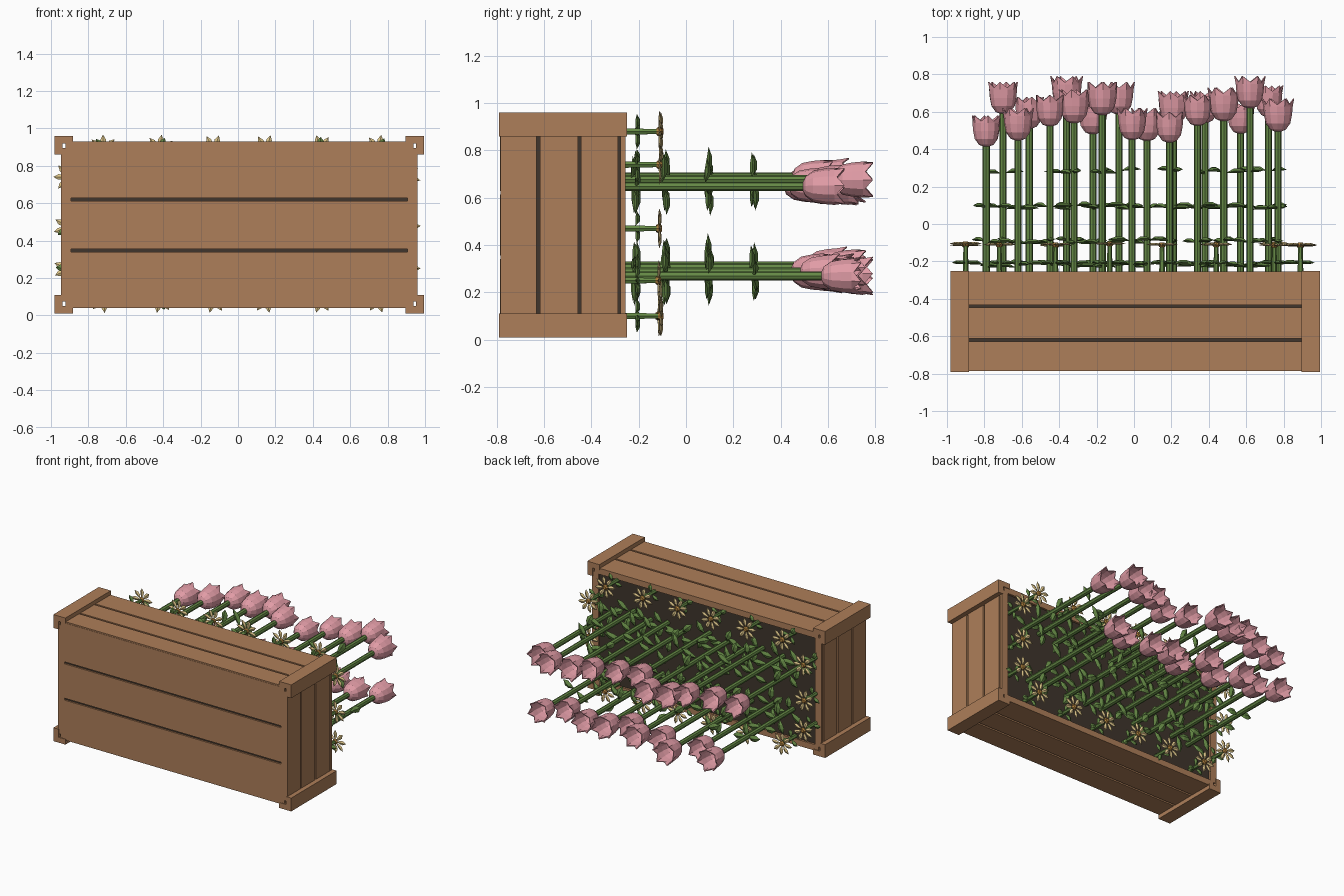
import bpy, bmesh, random
from math import sin, cos, pi, tau
from mathutils import Vector

if "Cube" in bpy.data.objects:
    bpy.data.objects.remove(bpy.data.objects["Cube"])

random.seed(4)
CX = 0.007   # box centre in x
ZC = 0.485   # box centre in z


def mat(name, c):
    m = bpy.data.materials.new(name)
    m.diffuse_color = (*c, 1)
    m.use_nodes = True
    m.node_tree.nodes["Principled BSDF"].inputs["Base Color"].default_value = m.diffuse_color
    return m


WOOD = mat("wood", (0.42, 0.21, 0.10))
SOIL = mat("soil", (0.05, 0.035, 0.025))
GREEN = mat("green", (0.13, 0.25, 0.06))
PINK = mat("pink", (0.75, 0.33, 0.38))
CREAM = mat("cream", (0.75, 0.58, 0.26))
AMBER = mat("amber", (0.45, 0.23, 0.05))


def finish(bm, name, m):
    bmesh.ops.recalc_face_normals(bm, faces=bm.faces)
    me = bpy.data.meshes.new(name)
    bm.to_mesh(me)
    bm.free()
    me.materials.append(m)
    ob = bpy.data.objects.new(name, me)
    bpy.context.collection.objects.link(ob)
    return ob


def box(bm, x0, x1, y0, y1, z0, z1):
    vs = bmesh.ops.create_cube(bm, size=1)["verts"]
    for v in vs:
        v.co = Vector(((x0 + x1) / 2 + v.co.x * (x1 - x0),
                       (y0 + y1) / 2 + v.co.y * (y1 - y0),
                       (z0 + z1) / 2 + v.co.z * (z1 - z0)))


def mirrored_box(bm, sx, sz, x0, x1, y0, y1, z0, z1):
    # box given as offsets from the planter axis, flipped by signs
    xs = sorted((CX + sx * x0, CX + sx * x1))
    zs = sorted((ZC + sz * z0, ZC + sz * z1))
    box(bm, *xs, y0, y1, *zs)


def lathe(bm, x, y, z, rings, n=8):
    # rings of (height, radius) around an axis along +y, closed at both ends
    prev = None
    for h, r in rings:
        ring = [bm.verts.new((x + r * cos(tau * i / n), y + h, z + r * sin(tau * i / n)))
                for i in range(n)]
        if prev:
            for i in range(n):
                j = (i + 1) % n
                bm.faces.new((prev[i], prev[j], ring[j], ring[i]))
        else:
            bm.faces.new(ring)
        prev = ring
    bm.faces.new(prev)


def blade(bm, x, y, z, ang, length, width, thick, rise=0.0, start=0.01):
    # pointed leaf or petal: two diamond sections between two tips
    d = Vector((cos(ang), 0, sin(ang)))
    s = Vector((-sin(ang), 0, cos(ang)))
    up = Vector((0, 1, 0))
    o = Vector((x, y, z)) + d * start
    root = bm.verts.new(o)
    tip = bm.verts.new(o + d * length + up * rise * 0.6)
    rings = []
    for t, k in ((0.35, 0.85), (0.65, 1.0)):
        c = o + d * length * t + up * rise * sin(pi * t)
        rings.append([bm.verts.new(c + v) for v in
                      (s * width * k / 2, up * thick / 2, -s * width * k / 2, -up * thick / 2)])
    for i in range(4):
        j = (i + 1) % 4
        bm.faces.new((root, rings[0][i], rings[0][j]))
        bm.faces.new((rings[0][i], rings[1][i], rings[1][j], rings[0][j]))
        bm.faces.new((rings[1][i], tip, rings[1][j]))


# soil core, also seen dark in the gaps between boards
bm = bmesh.new()
box(bm, CX - 0.93, CX + 0.93, -0.775, -0.27, 0.055, 0.915)
finish(bm, "soil", SOIL)

# long boards, end boards and bottom boards
bm = bmesh.new()
for s in (-1, 1):
    for y0, y1 in ((-0.785, -0.627), (-0.613, -0.447), (-0.433, -0.255)):
        mirrored_box(bm, 1, s, -0.93, 0.93, y0, y1, 0.40, 0.445)
finish(bm, "long_boards", WOOD)
bm = bmesh.new()
for s in (-1, 1):
    for y0, y1 in ((-0.785, -0.632), (-0.618, -0.457), (-0.443, -0.287), (-0.277, -0.255)):
        mirrored_box(bm, s, 1, 0.90, 0.953, y0, y1, -0.41, 0.41)
finish(bm, "end_boards", WOOD)
bm = bmesh.new()
for z0, z1 in ((0.05, 0.34), (0.355, 0.613), (0.628, 0.92)):
    box(bm, CX - 0.90, CX + 0.90, -0.787, -0.76, z0, z1)
finish(bm, "bottom_boards", WOOD)

# L-shaped corner posts
bm = bmesh.new()
for sx in (-1, 1):
    for sz in (-1, 1):
        mirrored_box(bm, sx, sz, 0.888, 0.988, -0.79, -0.25, 0.435, 0.475)
        mirrored_box(bm, sx, sz, 0.945, 0.988, -0.79, -0.25, 0.375, 0.435)
finish(bm, "corner_posts", WOOD)

# tulips: (x, tip height) for the upper and lower rows
ROWS = {
    0.665: [(-0.79, 0.58), (-0.62, 0.62), (-0.45, 0.69), (-0.32, 0.72), (-0.17, 0.76), (-0.01, 0.62),
            (0.19, 0.60), (0.34, 0.69), (0.48, 0.73), (0.62, 0.79), (0.77, 0.67)],
    0.29: [(-0.70, 0.76), (-0.56, 0.68), (-0.36, 0.79), (-0.22, 0.66), (-0.08, 0.76),
           (0.07, 0.62), (0.21, 0.71), (0.38, 0.71), (0.57, 0.65), (0.72, 0.74)],
}
stems, leaves, heads = bmesh.new(), bmesh.new(), bmesh.new()


def tulip_head(bm, x, y, z, turn, k):
    n = 12
    prof = ((0, 0.014), (0.012, 0.042), (0.045, 0.066), (0.09, 0.075), (0.135, 0.079))
    prev = None
    for lvl, (h, r) in enumerate(prof + ((0.16, 0.083),)):
        ring = []
        for i in range(n):
            a = turn + tau * i / n
            hh, rr = h, r
            if lvl == len(prof):            # zigzag petal tips
                hh, rr = (0.178, 0.087) if i % 2 == 0 else (0.146, 0.074)
            ring.append(bm.verts.new((x + k * rr * cos(a), y + k * hh, z + k * rr * sin(a))))
        if prev:
            for i in range(n):
                j = (i + 1) % n
                bm.faces.new((prev[i], prev[j], ring[j], ring[i]))
        else:
            bm.faces.new(ring)
        prev = ring


for zrow, row in ROWS.items():
    for x, top in row:
        z = zrow + random.uniform(-0.022, 0.022)
        k = random.uniform(0.93, 1.03)
        base = top - 0.178 * k
        lathe(stems, x, 0, z, ((-0.28, 0.019), (base + 0.01, 0.019)))
        tulip_head(heads, x, base, z, random.uniform(0, tau), k)
        whorls = [(-0.225, 3), (-0.10, 2), (0.085, 2)] + ([(0.275, 2)] if top > 0.70 else [])
        for h, n in whorls:
            a0 = random.uniform(0, tau)
            for i in range(n):
                blade(leaves, x, h + random.uniform(-0.01, 0.01), z,
                      a0 + tau * i / n + random.uniform(-0.3, 0.3),
                      random.uniform(0.10, 0.135), 0.05, 0.022, 0.015)
finish(stems, "tulip_stems", GREEN)
finish(leaves, "tulip_leaves", GREEN)
ob = finish(heads, "tulip_heads", PINK)
sol = ob.modifiers.new("petal_thickness", "SOLIDIFY")
sol.thickness = 0.006

# small daisies around the rim
spots = [(x, z) for z in (0.10, 0.88) for x in (-0.72, -0.42, -0.13, 0.15, 0.44, 0.75)]
spots += [(x, z) for x in (-0.90, 0.89) for z in (0.25, 0.47, 0.74)]
stems, leaves, petals, eyes = (bmesh.new() for _ in range(4))
for x, z in spots:
    h = -0.115 + random.uniform(-0.006, 0.006)
    a0 = random.uniform(0, tau)
    lathe(stems, x, 0, z, ((-0.28, 0.016), (h, 0.012)), 6)
    lathe(eyes, x, h - 0.008, z, ((0, 0.014), (0.012, 0.022), (0.024, 0.012)))
    for i in range(8):
        blade(petals, x, h, z, a0 + tau * i / 8, 0.075, 0.03, 0.012, 0.008, 0.012)
    for i in range(3):
        blade(leaves, x, -0.215, z, a0 + tau * i / 3, 0.065, 0.035, 0.018, 0.012)
finish(stems, "daisy_stems", GREEN)
finish(leaves, "daisy_leaves", GREEN)
finish(petals, "daisy_petals", CREAM)
finish(eyes, "daisy_centres", AMBER)
